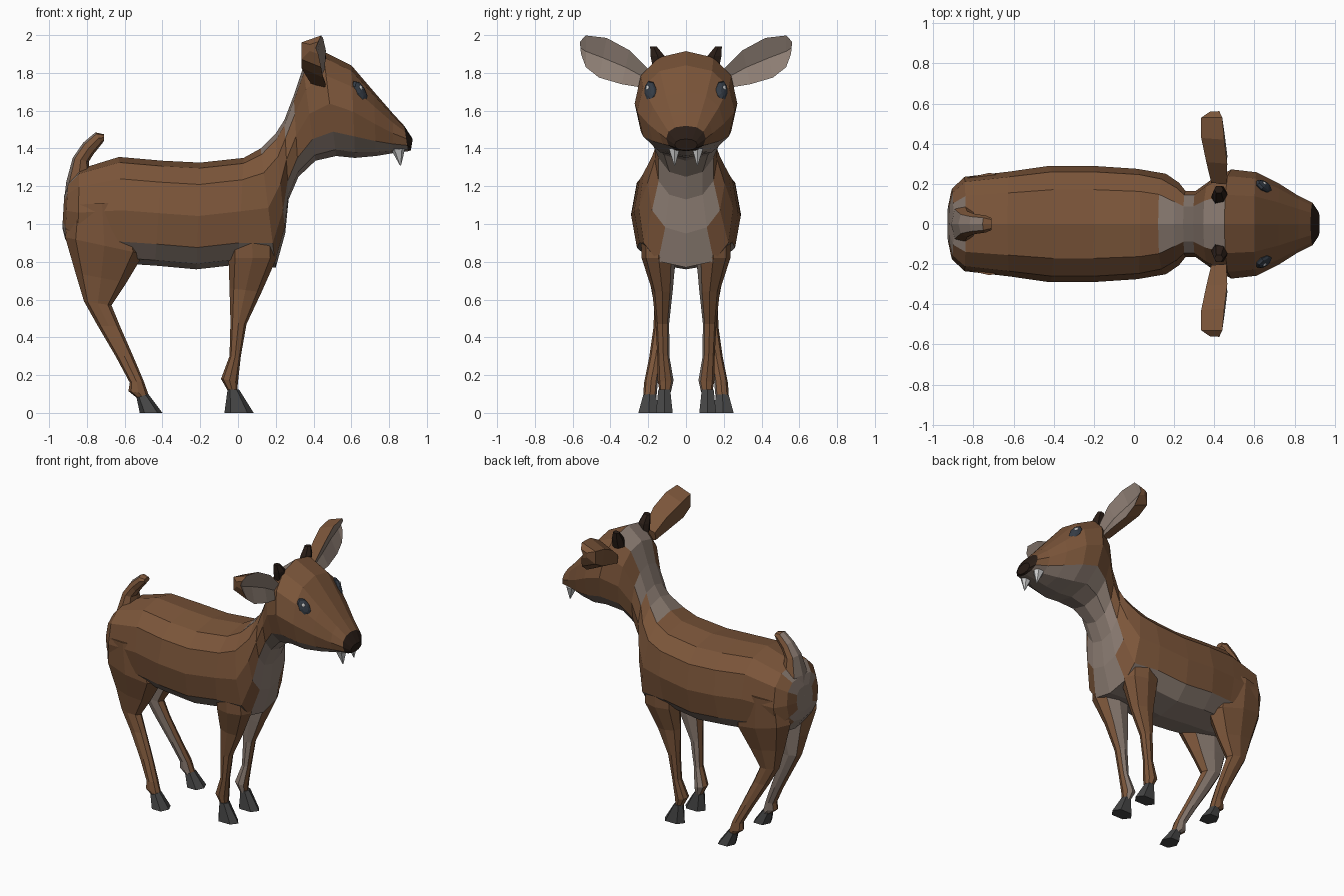
import bpy, bmesh
from math import sin, cos, pi
from mathutils import Vector, Matrix

if "Cube" in bpy.data.objects:
    bpy.data.objects.remove(bpy.data.objects["Cube"])


def material(name, rgb):
    m = bpy.data.materials.new(name)
    m.diffuse_color = (*rgb, 1)
    m.use_nodes = True
    m.node_tree.nodes["Principled BSDF"].inputs["Base Color"].default_value = m.diffuse_color
    return m


BROWN = material("brown_fur", (0.20, 0.092, 0.042))
PALE = material("pale_fur", (0.27, 0.21, 0.175))
DARK = material("dark_horn", (0.022, 0.012, 0.008))
HOOF = material("hoof_grey", (0.06, 0.06, 0.06))
EYE = material("eye_slate", (0.035, 0.045, 0.06))
WHITE = material("tooth_white", (0.75, 0.75, 0.73))


def ring(a, b, w, yc=0.0, n=8, e=0.9):
    """Rounded section between two profile points (x, z), half width w in y."""
    a, b = Vector((a[0], yc, a[1])), Vector((b[0], yc, b[1]))
    p = lambda v: abs(v) ** e * (1 if v > 0 else -1)
    pts = []
    for i in range(n):
        t = 2 * pi * i / n
        pts.append((a + b) / 2 + (a - b) / 2 * p(cos(t)) + Vector((0, w * p(sin(t)), 0)))
    return pts


def finish(name, bm, mats, mirror):
    me = bpy.data.meshes.new(name)
    bm.to_mesh(me)
    bm.free()
    for m in mats:
        me.materials.append(m)
    ob = bpy.data.objects.new(name, me)
    bpy.context.collection.objects.link(ob)
    if mirror:
        mod = ob.modifiers.new("mirror", 'MIRROR')
        mod.use_axis = (False, True, False)
        mod.use_mirror_merge = False
    return ob


def loft(name, rings, mats, colour=None, mirror=False):
    """Skin a list of rings, cap both ends, colour faces by centre and normal."""
    bm = bmesh.new()
    vs = [[bm.verts.new(p) for p in r] for r in rings]
    n = len(rings[0])
    for r, s in zip(vs, vs[1:]):
        for i in range(n):
            j = (i + 1) % n
            bm.faces.new((r[i], r[j], s[j], s[i]))
    bm.faces.new(vs[0])
    bm.faces.new(vs[-1])
    bmesh.ops.recalc_face_normals(bm, faces=bm.faces[:])
    if colour:
        for f in bm.faces:
            f.normal_update()
            f.material_index = colour(f.calc_center_median(), f.normal)
    return finish(name, bm, mats, mirror)


# Torso, neck and head: top point, bottom point, half width
spine = [
    ((-.92, 1.15), (-.93, .98), .09), ((-.90, 1.22), (-.915, .92), .175),
    ((-.84, 1.29), (-.85, .83), .235), ((-.63, 1.355), (-.60, .79), .262),
    ((-.40, 1.335), (-.44, .78), .29), ((-.20, 1.325), (-.22, .76), .29),
    ((.03, 1.35), (.0, .785), .275), ((.12, 1.40), (.20, .77), .25),
    ((.20, 1.48), (.25, .95), .205), ((.245, 1.55), (.268, 1.13), .165),
    ((.295, 1.68), (.32, 1.25), .165), ((.345, 1.83), (.41, 1.335), .215),
    ((.45, 1.915), (.52, 1.36), .272), ((.60, 1.84), (.62, 1.35), .258),
    ((.72, 1.70), (.73, 1.36), .20), ((.82, 1.585), (.82, 1.375), .14),
    ((.88, 1.52), (.90, 1.385), .105), ((.925, 1.45), (.915, 1.39), .06)]


def body_colour(c, n):
    if c.x > .885:
        return 2                                        # nose
    if c.z < 1.45 and n.z < -.5 and c.x > -.9:
        return 1                                        # belly and jaw
    if .1 < c.x < .5 and c.z < 1.4 and n.x > .3 and abs(c.y) < .14:
        return 1                                        # chest
    if n.x < -.6 and abs(c.y) < .12:
        return 1                                        # rump
    return 0


loft("body_and_head", [ring(a, b, w, n=12, e=.76 if i < 8 else .9)
                       for i, (a, b, w) in enumerate(spine)],
     [BROWN, PALE, DARK], body_colour)

# Tail: back point, front point, half width
tail = [((-.925, 1.08), (-.80, 1.08), .09), ((-.91, 1.22), (-.78, 1.24), .10),
        ((-.875, 1.35), (-.79, 1.33), .065), ((-.82, 1.43), (-.765, 1.37), .05),
        ((-.755, 1.485), (-.72, 1.425), .042), ((-.71, 1.475), (-.71, 1.44), .03)]
loft("tail", [ring(*t) for t in tail], [BROWN, PALE],
     lambda c, n: int(n.x < -.5))

# Legs: front point, back point, half width, centre y
front_leg = [
    ((.19, 1.14), (-.06, 1.12), .095, .15), ((.205, .82), (-.05, .82), .09, .145),
    ((.125, .64), (-.045, .66), .055, .125), ((.045, .47), (-.04, .48), .036, .125),
    ((.015, .30), (-.045, .30), .032, .12), ((.0, .165), (-.09, .18), .042, .108),
    ((-.005, .11), (-.05, .11), .03, .11)]
hind_leg = [
    ((-.55, 1.12), (-.89, 1.10), .105, .15), ((-.50, .84), (-.915, .93), .10, .145),
    ((-.59, .69), (-.86, .74), .065, .13), ((-.67, .57), (-.815, .59), .045, .125),
    ((-.625, .46), (-.742, .46), .036, .135), ((-.555, .30), (-.648, .30), .034, .16),
    ((-.50, .17), (-.573, .16), .036, .185), ((-.475, .10), (-.58, .115), .036, .19),
    ((-.475, .085), (-.53, .075), .033, .19)]
for name, leg in (("front_legs", front_leg), ("hind_legs", hind_leg)):
    loft(name, [ring(*s) for s in leg], [BROWN, PALE],
         lambda c, n: int(n.y < -.6), mirror=True)

# Hooves
front_hoof = [((.005, .125), (-.055, .125), .035, .115), ((.083, 0), (-.072, 0), .05, .115)]
hind_hoof = [((-.475, .10), (-.537, .08), .037, .193), ((-.40, 0), (-.52, 0), .062, .197)]
for name, hoof in (("front_hooves", front_hoof), ("hind_hooves", hind_hoof)):
    loft(name, [ring(*s, n=6, e=.8) for s in hoof], [HOOF], mirror=True)

# Ears: upper rim (y, z), lower rim (y, z), rim x, back x
ear = [((.20, 1.82), (.22, 1.72), .46, .385), ((.30, 1.92), (.34, 1.74), .465, .36),
       ((.42, 1.985), (.46, 1.775), .45, .335), ((.53, 1.998), (.53, 1.83), .44, .335),
       ((.562, 1.965), (.556, 1.90), .425, .38)]


def ear_ring(top, low, rim, back):
    t, l = Vector(top), Vector(low)
    steps = ((0, rim), (.22, back), (.75, back), (1, rim), (.5, rim * .7 + back * .3))
    return [Vector((x, *t.lerp(l, k))) for k, x in steps]


loft("ears", [ear_ring(*s) for s in ear], [BROWN, PALE],
     lambda c, n: int(n.x > .3), mirror=True)

# Horn stubs and fangs
horn = [((.465, 1.82), (.385, 1.83), .045, .135), ((.465, 1.89), (.39, 1.885), .042, .15),
        ((.445, 1.94), (.40, 1.935), .02, .172)]
loft("horns", [ring(*s, n=6) for s in horn], [DARK], mirror=True)
fang = [((.885, 1.40), (.81, 1.395), .032, .062), ((.863, 1.31), (.857, 1.31), .003, .06)]
loft("fangs", [ring(*s, n=6) for s in fang], [WHITE], mirror=True)

# Eyes: flattened spheres lying on the cheek, each with a small glint
along = Vector((.07, -.02, -.12)).normalized()
out = Vector((.55, .65, .5))
out = (out - along * out.dot(along)).normalized()
across = out.cross(along)
centre = Vector((.645, .187, 1.70))


def eye_part(name, pos, size, mat):
    m = Matrix.Identity(4)
    for i, (axis, s) in enumerate(zip((along, across, out), size)):
        m.col[i] = (*(axis * s), 0)
    m.col[3] = (*pos, 1)
    bm = bmesh.new()
    bmesh.ops.create_uvsphere(bm, u_segments=8, v_segments=6, radius=1, matrix=m)
    bmesh.ops.recalc_face_normals(bm, faces=bm.faces[:])
    finish(name, bm, [mat], True)


eye_part("eyes", centre, (.066, .038, .024), EYE)
eye_part("eye_glints", centre + out * .02 - along * .018, (.014, .012, .008), WHITE)
